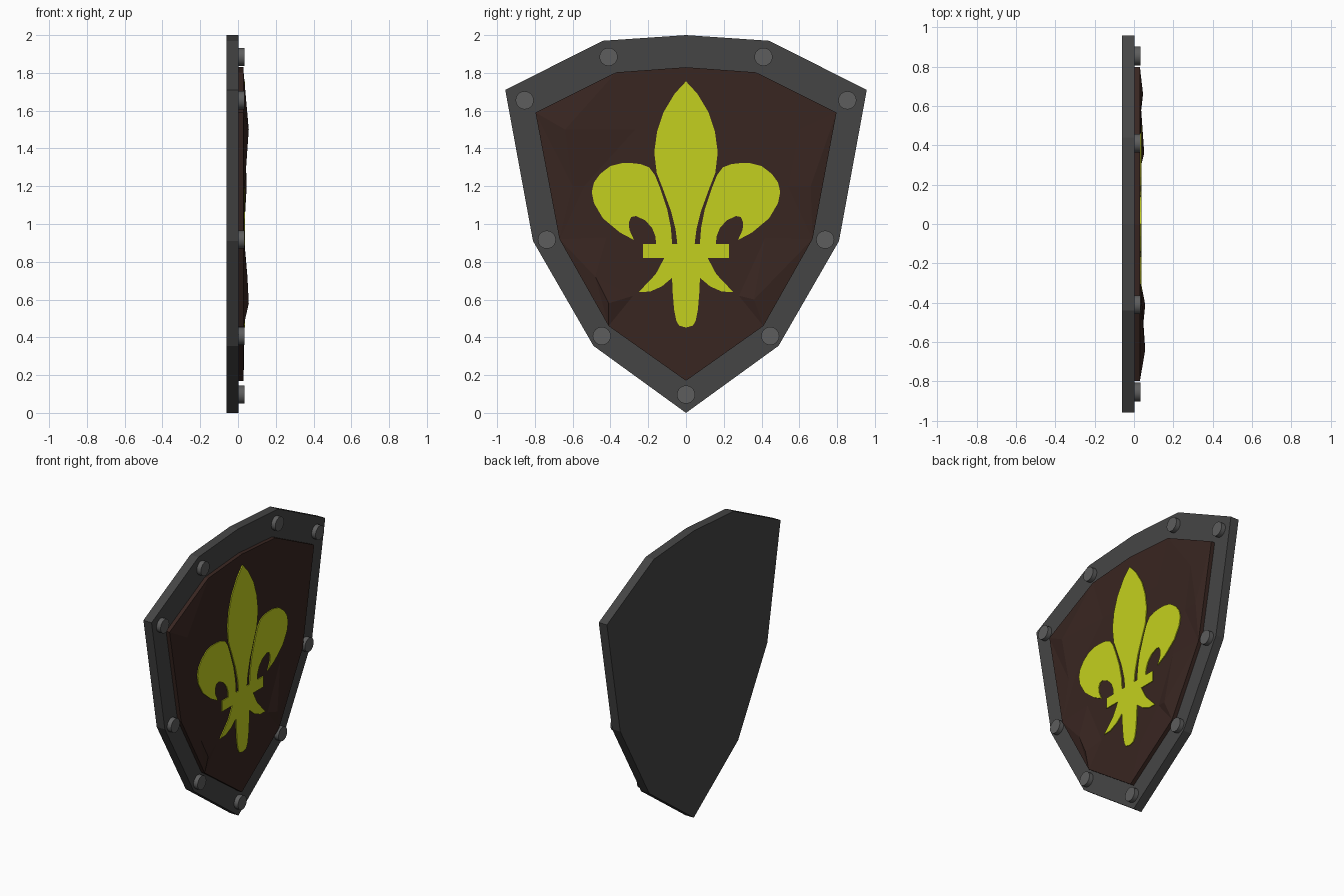
import bpy, bmesh, math
from mathutils import Vector
from mathutils.geometry import delaunay_2d_cdt

if "Cube" in bpy.data.objects:
    bpy.data.objects.remove(bpy.data.objects["Cube"])


def material(name, rgb):
    m = bpy.data.materials.new(name)
    m.diffuse_color = (*rgb, 1)
    m.use_nodes = True
    m.node_tree.nodes["Principled BSDF"].inputs["Base Color"].default_value = m.diffuse_color
    return m


def finish(name, bm, mat):
    bmesh.ops.recalc_face_normals(bm, faces=bm.faces[:])
    me = bpy.data.meshes.new(name)
    bm.to_mesh(me)
    bm.free()
    ob = bpy.data.objects.new(name, me)
    me.materials.append(mat)
    bpy.context.collection.objects.link(ob)
    return ob


def full(half):
    """Half outline starting and ending on y = 0 -> closed symmetric outline."""
    return half + [(-y, z) for y, z in half[-2:0:-1]]


def prism(name, outline, x0, x1, mat):
    bm = bmesh.new()
    face = bm.faces.new([bm.verts.new((x0, y, z)) for y, z in outline])
    ext = bmesh.ops.extrude_face_region(bm, geom=[face], use_keep_orig=True)
    for v in ext["geom"]:
        if isinstance(v, bmesh.types.BMVert):
            v.co.x = x1
    return finish(name, bm, mat)


iron = material("dark_iron", (0.06, 0.06, 0.06))
steel = material("rivet_steel", (0.11, 0.11, 0.11))
wood = material("brown_panel", (0.04, 0.019, 0.015))
gold = material("yellow_emblem", (0.55, 0.63, 0.013))

# Shield body whose border shows as the rim
prism("shield_rim", full([(0, 2), (0.44, 1.97), (0.957, 1.71), (0.81, 0.91),
                          (0.49, 0.355), (0, 0)]), -0.06, 0.003, iron)

# Raised panel with a slightly uneven, faceted face
border = full([(0, 1.83), (0.37, 1.803), (0.797, 1.59), (0.67, 0.92),
               (0.41, 0.46), (0, 0.17)])
inner = [(-0.64, 1.5, 0.057), (-0.48, 0.72, 0.05), (-0.41, 0.58, 0.057),
         (0.66, 1.2, 0.046), (0.36, 0.6, 0.052), (0.6, 1.5, 0.036),
         (-0.6, 1.2, 0.036)]
inner += [(s * y, z, 0.032) for s in (1, -1)
          for y, z in ((0.27, 1.5), (0.54, 1.2), (0.42, 0.93), (0.28, 0.62), (0.1, 0.43))]
pts = [Vector(p) for p in border] + [Vector(p[:2]) for p in inner]
heights = [0.03] * len(border) + [p[2] for p in inner]
n = len(border)
verts, _, faces, origin, _, _ = delaunay_2d_cdt(
    pts, [(i, (i + 1) % n) for i in range(n)], [], 1, 1e-5)
bm = bmesh.new()
bv = [bm.verts.new((heights[o[0]] if o else 0.03, v.x, v.y)) for v, o in zip(verts, origin)]
for f in faces:
    bm.faces.new([bv[i] for i in f])
edges = [e for e in bm.edges if e.is_boundary]
ext = bmesh.ops.extrude_edge_only(bm, edges=edges)
for v in ext["geom"]:
    if isinstance(v, bmesh.types.BMVert):
        v.co.x = 0
bmesh.ops.holes_fill(bm, edges=[e for e in bm.edges if e.is_boundary], sides=0)
finish("shield_panel", bm, wood)

# Emblem: centre petal, cross bar and lower leaves in one outline
prism("emblem_centre", full([
    (0, 1.755), (0.06, 1.69), (0.12, 1.59), (0.153, 1.49), (0.168, 1.38),
    (0.155, 1.27), (0.12, 1.18), (0.08, 1.07), (0.055, 0.97), (0.046, 0.895),
    (0.227, 0.895), (0.227, 0.82), (0.115, 0.82), (0.16, 0.735), (0.25, 0.64),
    (0.19, 0.642), (0.127, 0.67), (0.074, 0.715), (0.07, 0.63), (0.063, 0.545),
    (0.052, 0.49), (0.037, 0.462), (0, 0.452)]), 0, 0.038, gold)

# Emblem: curled side petals
petal = [(0.073, 0.89), (0.08, 0.98), (0.1, 1.08), (0.137, 1.19), (0.165, 1.26),
         (0.195, 1.3), (0.24, 1.317), (0.285, 1.322), (0.34, 1.322), (0.4, 1.307),
         (0.455, 1.265), (0.487, 1.22), (0.499, 1.17), (0.487, 1.11), (0.44, 1.03),
         (0.35, 0.955), (0.275, 0.915), (0.3, 0.97), (0.302, 1.01), (0.29, 1.037),
         (0.265, 1.042), (0.217, 1.02), (0.18, 0.98), (0.162, 0.935), (0.158, 0.89)]
for side, s in (("left", -1), ("right", 1)):
    prism(f"emblem_{side}_petal", [(s * y, z) for y, z in petal], 0, 0.038, gold)

# Round rivets along the rim
rivets = full([(0, 0.097), (0.446, 0.407), (0.737, 0.917), (0.854, 1.655), (0.41, 1.885), (0, 0)])
rivets = [p for p in rivets if p != (0, 0)]
for i, (y, z) in enumerate(rivets):
    bpy.ops.mesh.primitive_cylinder_add(vertices=32, radius=0.048, depth=0.04,
                                        location=(0.014, y, z),
                                        rotation=(0, math.pi / 2, 0))
    ob = bpy.context.object
    ob.name = f"rivet_{i + 1}"
    ob.data.materials.append(steel)
    bpy.ops.object.shade_smooth_by_angle()
